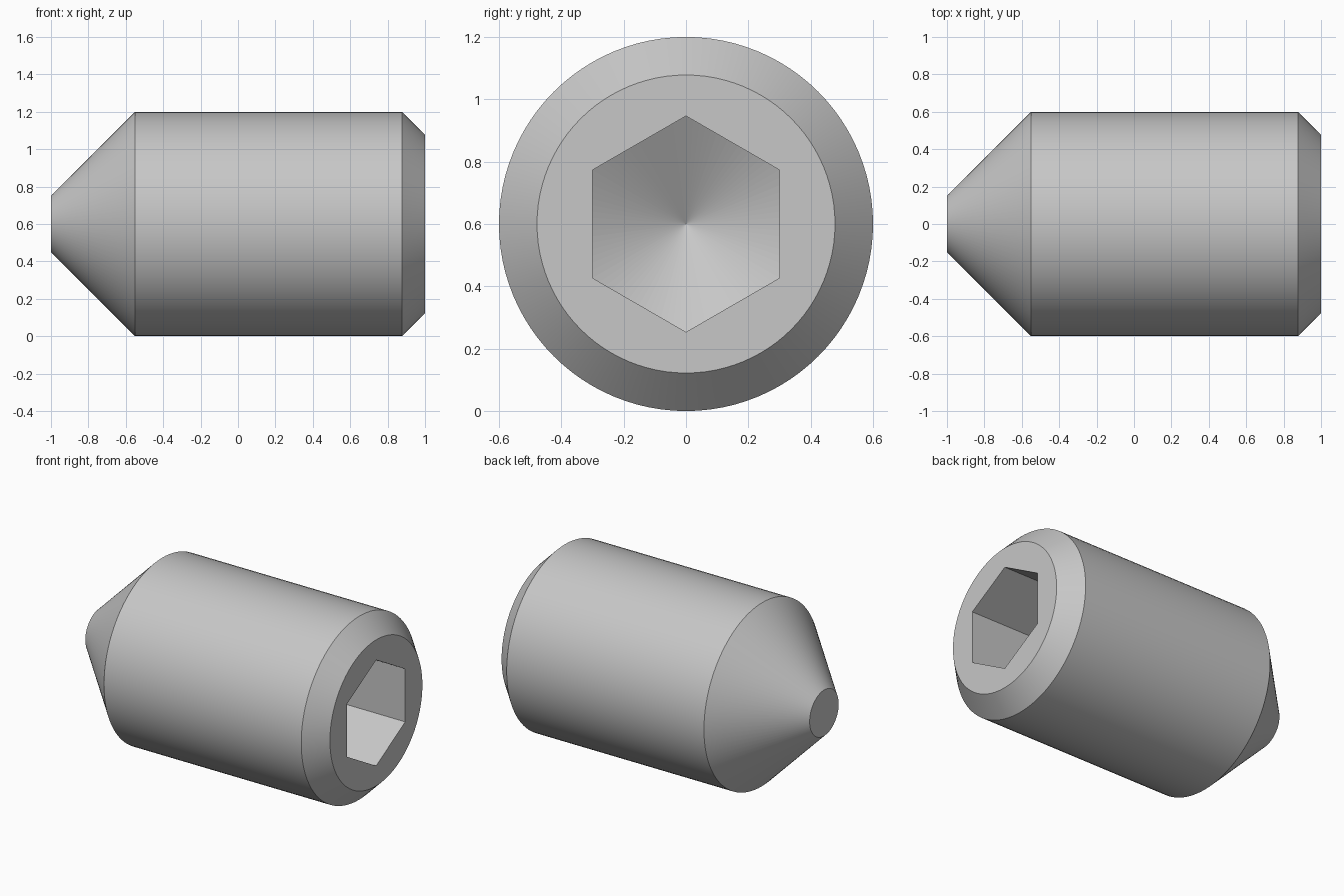
import bpy
import bmesh
from math import cos, sin, tan, tau, radians

default = bpy.data.objects.get("Cube")
if default:
    bpy.data.objects.remove(default, do_unlink=True)

SIDES = 96            # divisible by 12 so socket corners fall on vertices
AXIS_Z = 0.6
HEX_FLAT = 0.3        # half the width across flats
HEX_CORNER = HEX_FLAT / cos(tau / 12)
SOCKET_DEPTH = 0.7
DRILL_SLOPE = tan(radians(30))

steel = bpy.data.materials.new("steel grey")
steel.use_nodes = True
grey = (0.57, 0.57, 0.57, 1)
steel.diffuse_color = grey
steel.node_tree.nodes["Principled BSDF"].inputs["Base Color"].default_value = grey


def hex_radius(angle):
    """Distance from the axis to the socket wall, flats facing +y and -y."""
    return HEX_FLAT / cos((angle + tau / 12) % (tau / 6) - tau / 12)


def drill_x(radius):
    """Position of the conical socket floor at a given radius."""
    return 1 - SOCKET_DEPTH - (HEX_CORNER - radius) * DRILL_SLOPE


bm = bmesh.new()


def ring(x_at, radius_at):
    verts = []
    for i in range(SIDES):
        a = tau * i / SIDES
        r = radius_at(a)
        verts.append(bm.verts.new((x_at(r), r * cos(a), AXIS_Z + r * sin(a))))
    return verts


def bridge(first, second):
    for i in range(SIDES):
        j = (i + 1) % SIDES
        bm.faces.new((first[i], first[j], second[j], second[i]))


# Cone point, shank and end chamfer, turned about the x axis
profile = [(-1, 0.15), (-0.55, 0.6), (0.878, 0.6), (1, 0.478)]
rings = [ring(lambda r, x=x: x, lambda a, rad=rad: rad) for x, rad in profile]

# Hexagonal socket: rim in the end face, then the edge of the drilled floor
rings.append(ring(lambda r: 1, hex_radius))
rings.append(ring(drill_x, hex_radius))
for first, second in zip(rings, rings[1:]):
    bridge(first, second)
bm.faces.new(rings[0])

# Smooth turned surfaces with crisp edges
for face in bm.faces:
    face.smooth = True

# Conical socket floor
apex = bm.verts.new((drill_x(0), 0, AXIS_Z))
floor = rings[-1]
for i in range(SIDES):
    bm.faces.new((floor[i], floor[(i + 1) % SIDES], apex))

bmesh.ops.recalc_face_normals(bm, faces=bm.faces[:])
for edge in bm.edges:
    edge.smooth = edge.calc_face_angle(0) < radians(20)

mesh = bpy.data.meshes.new("set_screw")
bm.to_mesh(mesh)
bm.free()
mesh.materials.append(steel)
bpy.context.collection.objects.link(bpy.data.objects.new("set_screw", mesh))
